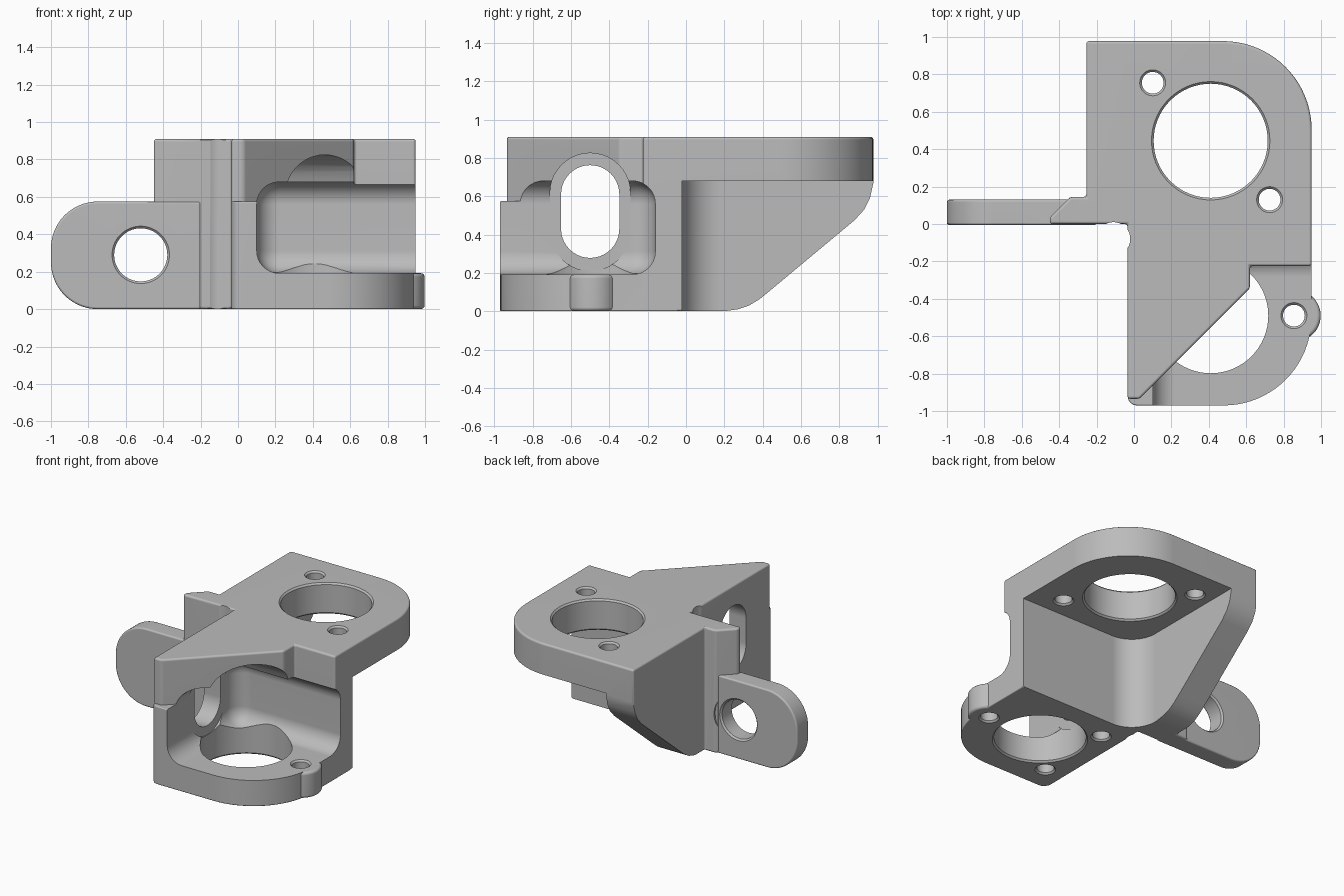
import bpy
import bmesh
from math import cos, sin, pi, radians

if "Cube" in bpy.data.objects:
    bpy.data.objects.remove(bpy.data.objects["Cube"])

# 2D (a, b) plus a distance along the axis -> 3D
PLACE = {"x": lambda a, b, t: (t, a, b),
         "y": lambda a, b, t: (a, t, b),
         "z": lambda a, b, t: (a, b, t)}


def arc(cx, cy, r, start, end, n=20):
    angles = [radians(start + (end - start) * i / n) for i in range(n + 1)]
    return [(cx + r * cos(a), cy + r * sin(a)) for a in angles]


def finish(name, bm):
    bmesh.ops.recalc_face_normals(bm, faces=bm.faces)
    mesh = bpy.data.meshes.new(name)
    bm.to_mesh(mesh)
    bm.free()
    obj = bpy.data.objects.new(name, mesh)
    bpy.context.collection.objects.link(obj)
    return obj


def loft(name, rings, axis):
    """Closed solid through matching rings: [(points, distance), ...]."""
    bm = bmesh.new()
    rows = [[bm.verts.new(PLACE[axis](a, b, t)) for a, b in pts] for pts, t in rings]
    n = len(rows[0])
    for low, high in zip(rows, rows[1:]):
        for i in range(n):
            j = (i + 1) % n
            bm.faces.new((low[i], low[j], high[j], high[i]))
    bm.faces.new(rows[0][::-1])
    bm.faces.new(rows[-1])
    return finish(name, bm)


def apply(obj, mod):
    bpy.ops.object.select_all(action="DESELECT")
    bpy.context.view_layer.objects.active = obj
    obj.select_set(True)
    bpy.ops.object.modifier_apply(modifier=mod.name)


def prism(name, pts, lo, hi, axis="z", bevel=0):
    obj = loft(name, [(pts, lo), (pts, hi)], axis)
    if bevel:
        mod = obj.modifiers.new("round", "BEVEL")
        mod.width, mod.segments = bevel, 3
        mod.limit_method, mod.angle_limit = "ANGLE", radians(35)
        apply(obj, mod)
    return obj


def hole(a, b, r, lo, hi, axis="z", chamfer=0.012, far_chamfer=0.012):
    sizes = [(r + 2 * chamfer, lo - chamfer - 0.001), (r, lo + chamfer),
             (r, hi - far_chamfer), (r + 2 * far_chamfer, hi + far_chamfer + 0.001)]
    circle = lambda radius: arc(a, b, radius, 0, 360 - 360 / 64, 63)
    return loft("hole_cutter", [(circle(s), t) for s, t in sizes], axis)


def slot(cy, half_width, z_low, z_high, lo, hi):
    pts = arc(cy, z_high, half_width, 0, 180) + arc(cy, z_low, half_width, 180, 360)
    return prism("slot_cutter", pts, lo, hi, "x")


def rounded_box(lo, hi, r):
    bm = bmesh.new()
    bmesh.ops.create_cube(bm, size=1)
    for v in bm.verts:
        v.co = [(l + h) / 2 + c * (h - l) for l, h, c in zip(lo, hi, v.co)]
    bmesh.ops.bevel(bm, geom=bm.edges[:], offset=r, segments=8, profile=0.5, affect="EDGES")
    return finish("pocket_cutter", bm)


def combine(target, other, operation):
    mod = target.modifiers.new("combine", "BOOLEAN")
    mod.operation, mod.object, mod.solver = operation, other, "EXACT"
    apply(target, mod)
    bpy.data.objects.remove(other)


# Main body: full-height outline with the diagonal front and rear rib
outline = ([(-0.255, 0.978)] + arc(0.475, 0.503, 0.475, 90, 0)
           + [(0.95, -0.225), (0.62, -0.225), (0.62, -0.345), (0.03, -0.935),
              (-0.035, -0.935), (-0.035, 0), (-0.45, 0), (-0.45, 0.035),
              (-0.34, 0.145), (-0.255, 0.145)])
bracket = prism("bracket", outline, 0, 0.91, bevel=0.015)

# Rear motor pocket below the top plate, with a rounded inner corner
rear = arc(0.17, 0.18, 0.2, 180, 270) + [(1.5, -0.02), (1.5, 1.5), (-0.03, 1.5)]
combine(bracket, prism("rear_pocket", rear, -0.3, 0.68), "DIFFERENCE")

# Sloped underside of the rear gusset
slope = [(0.2, -0.2), (0.2, 0), (0.27, 0.01), (0.33, 0.03), (0.38, 0.06), (0.43, 0.1),
         (0.88, 0.475), (0.93, 0.53), (0.96, 0.59), (0.98, 0.68), (1.2, 0.68), (1.2, -0.2)]
combine(bracket, prism("slope_cutter", slope, -0.7, 1.3, "x"), "DIFFERENCE")

# Lower front block and its screw lug
base = ([(-0.034, -0.04), (-0.034, -0.92)] + arc(0.016, -0.92, 0.05, 180, 270, 6)
        + arc(0.479, -0.5, 0.47, 270, 360) + [(0.949, -0.04)])
combine(bracket, prism("front_block", base, 0, 0.575, bevel=0.02), "UNION")
lug = arc(0.86, -0.49, 0.138, 0, 354, 59)
combine(bracket, prism("screw_lug", lug, 0, 0.192, bevel=0.02), "UNION")

# Side tab
tab = ([(-0.2, 0), (-0.2, 0.575)] + arc(-0.75, 0.325, 0.25, 90, 180)
       + arc(-0.75, 0.25, 0.25, 180, 270))
combine(bracket, prism("side_tab", tab, -0.005, 0.13, "y", bevel=0.012), "UNION")

# Openings: pockets, slots, notch, bores and screw holes
cutters = [
    rounded_box((0.1, -1.6, 0.192), (1.6, -0.16, 0.68), 0.12),
    slot(-0.5, 0.21, 0.42, 0.615, 0.1, 1.2),
    slot(-0.5, 0.152, 0.43, 0.61, -0.2, 0.3),
    prism("notch_cutter", arc(-0.11, -0.08, 0.09, 0, 350, 35), -0.2, 1.1),
    hole(0.41, 0.445, 0.305, 0.68, 0.91),
    hole(0.41, -0.49, 0.308, 0, 0.45, far_chamfer=0),
    hole(0.1, 0.755, 0.058, 0.68, 0.91),
    hole(0.725, 0.13, 0.058, 0.68, 0.91),
    hole(0.855, -0.49, 0.058, 0, 0.192),
    hole(0.12, -0.78, 0.058, 0, 0.19, far_chamfer=0),
    hole(0.12, -0.2, 0.058, 0, 0.19, far_chamfer=0),
    hole(-0.52, 0.29, 0.142, -0.005, 0.13, "y"),
    hole(-0.52, 0.29, 0.19, 0.132, 0.4, "y", chamfer=0, far_chamfer=0),
]
for cutter in cutters:
    combine(bracket, cutter, "DIFFERENCE")

# Material and shading
grey = bpy.data.materials.new("plain_grey")
grey.use_nodes = True
colour = (0.5, 0.5, 0.5, 1)
grey.diffuse_color = colour
grey.node_tree.nodes["Principled BSDF"].inputs["Base Color"].default_value = colour
bracket.data.materials.clear()
bracket.data.materials.append(grey)
for face in bracket.data.polygons:
    face.material_index = 0

bpy.ops.object.select_all(action="DESELECT")
bpy.context.view_layer.objects.active = bracket
bracket.select_set(True)
bpy.ops.object.shade_smooth_by_angle(angle=radians(35))
weighted = bracket.modifiers.new("even_normals", "WEIGHTED_NORMAL")
weighted.keep_sharp = True
